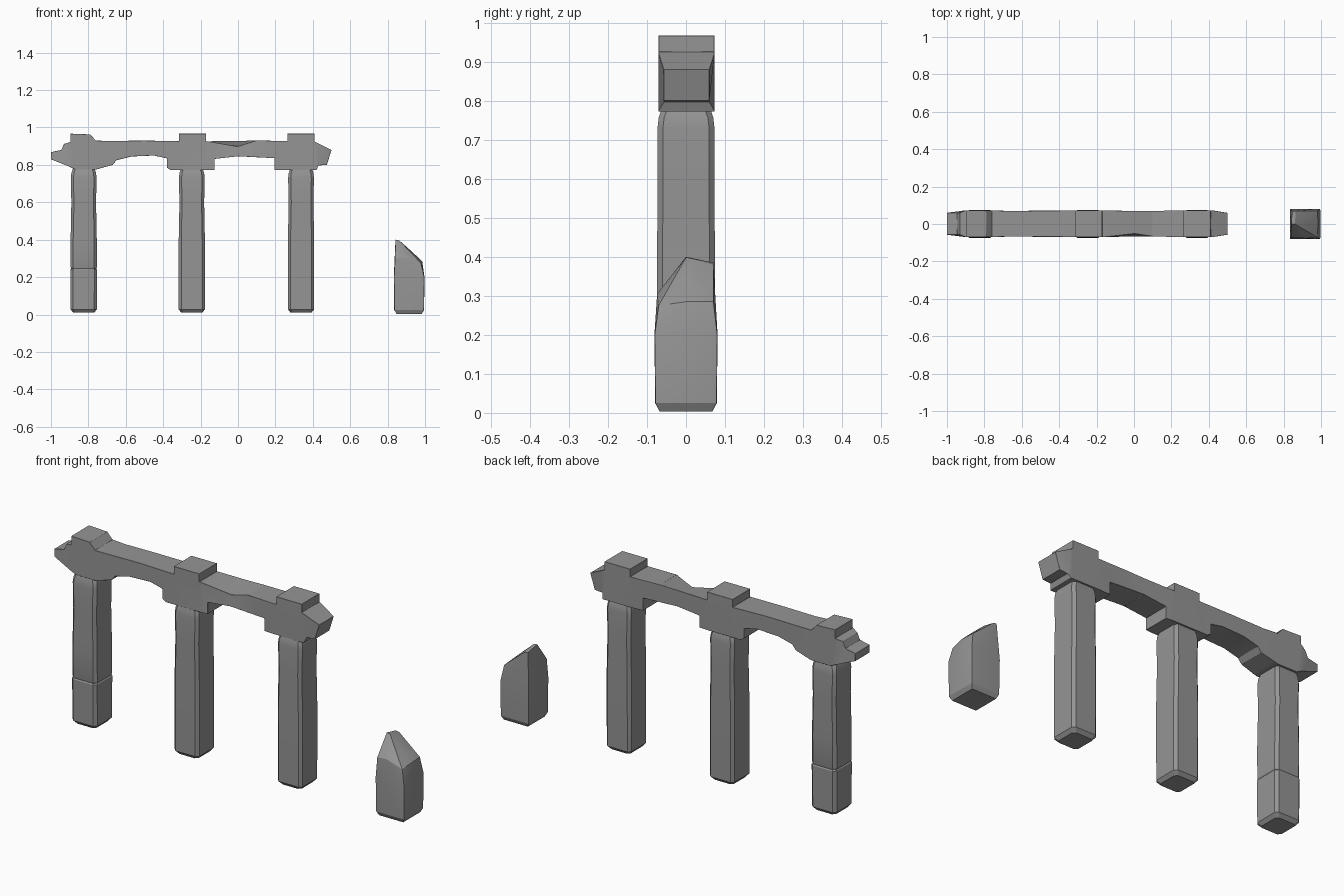
import bpy
import bmesh
import math

if "Cube" in bpy.data.objects:
    bpy.data.objects.remove(bpy.data.objects["Cube"], do_unlink=True)

# One stone colour
stone = bpy.data.materials.new("grey stone")
stone.use_nodes = True
GREY = (0.3, 0.3, 0.3, 1)
stone.diffuse_color = GREY
stone.node_tree.nodes["Principled BSDF"].inputs["Base Color"].default_value = GREY


def finish(bm, name, bevel=0.0):
    bmesh.ops.recalc_face_normals(bm, faces=bm.faces)
    mesh = bpy.data.meshes.new(name)
    bm.to_mesh(mesh)
    bm.free()
    mesh.materials.append(stone)
    obj = bpy.data.objects.new(name, mesh)
    bpy.context.collection.objects.link(obj)
    if bevel:
        mod = obj.modifiers.new("worn edges", 'BEVEL')
        mod.width = bevel
        mod.segments = 1
        mod.limit_method = 'ANGLE'
        mod.angle_limit = math.radians(35)
    bpy.ops.object.select_all(action='DESELECT')
    obj.select_set(True)
    bpy.context.view_layer.objects.active = obj
    bpy.ops.object.shade_smooth_by_angle(angle=math.radians(25))
    return obj


def pillar(name, x, rings):
    """Chamfered square column; rings hold height, half width, half depth."""
    bm = bmesh.new()
    loops = []
    for z, w, d in rings:
        c = 0.014
        outline = [(-w + c, -d), (w - c, -d), (w, -d + c), (w, d - c),
                   (w - c, d), (-w + c, d), (-w, d - c), (-w, -d + c)]
        loops.append([bm.verts.new((x + px, py, z)) for px, py in outline])
    for a, b in zip(loops, loops[1:]):
        for i in range(8):
            j = (i + 1) % 8
            bm.faces.new((a[i], a[j], b[j], b[i]))
    bm.faces.new(loops[0])
    bm.faces.new(loops[-1])
    return finish(bm, name)


# Pillars, the left-hand one broken across near the foot
foot = [(0.01, 0.056, 0.058), (0.028, 0.07, 0.073)]
shaft = [(0.4, 0.07, 0.074), (0.6, 0.066, 0.073), (0.73, 0.069, 0.073),
         (0.757, 0.066, 0.07), (0.785, 0.056, 0.06)]
crack = [(0.24, 0.071, 0.075), (0.246, 0.067, 0.071), (0.252, 0.07, 0.073)]
pillar("broken_pillar", -0.825, foot + crack + shaft)
pillar("middle_pillar", -0.247, foot + shaft)
pillar("end_pillar", 0.337, foot + shaft)

# Lintel: stepped outline with raised caps and brackets, broken at both ends
outline = [
    (-1.0, 0.83), (-0.9, 0.79), (-0.87, 0.775), (-0.76, 0.775), (-0.67, 0.80),
    (-0.65, 0.825), (-0.57, 0.845), (-0.45, 0.85), (-0.38, 0.835),
    (-0.38, 0.785), (-0.36, 0.772), (-0.125, 0.772), (-0.125, 0.832),
    (0, 0.846), (0.195, 0.836), (0.195, 0.772), (0.42, 0.772), (0.43, 0.797),
    (0.475, 0.80), (0.5, 0.88), (0.41, 0.925), (0.41, 0.967), (0.265, 0.967),
    (0.265, 0.928), (0.1, 0.93), (-0.17, 0.926), (-0.17, 0.967),
    (-0.315, 0.967), (-0.315, 0.927), (-0.5, 0.93), (-0.69, 0.928),
    (-0.76, 0.93), (-0.79, 0.963), (-0.895, 0.967), (-0.895, 0.923),
    (-0.93, 0.912), (-0.945, 0.88), (-1.0, 0.868)]
bm = bmesh.new()
front = bm.faces.new([bm.verts.new((x, -0.07, z)) for x, z in outline])
ext = bmesh.ops.extrude_face_region(bm, geom=[front])
for v in ext["geom"]:
    if isinstance(v, bmesh.types.BMVert):
        v.co.y = 0.073
for cut in (-0.9, -0.74, -0.33, -0.16, 0.0, 0.1, 0.25, 0.42):
    bmesh.ops.bisect_plane(bm, geom=bm.verts[:] + bm.edges[:] + bm.faces[:],
                           plane_co=(cut, 0, 0), plane_no=(1, 0, 0))
for v in bm.verts:
    x, y, z = v.co
    if x < -0.91 or x > 0.43:                    # tapered broken ends
        v.co.y *= 0.82
    elif -0.13 < x < 0.2 or -0.7 < x < -0.4:     # slimmer spans
        v.co.y *= 0.95
    if abs(x) < 0.01 and y < 0 and z > 0.9:      # worn hollow in the top edge
        v.co.z -= 0.03
        v.co.y += 0.015
finish(bm, "lintel", 0.009)

# Broken stump standing apart
bm = bmesh.new()
for sx in (-1, 1):
    for sy in (-1, 1):
        bm.verts.new((0.915 + sx * 0.068, sy * 0.068, 0.004))
        for z, w in ((0.025, 0.078), (0.2, 0.08)):
            bm.verts.new((0.915 + sx * w, sy * w, z))
            bm.verts.new((0.915 + sx * (w - 0.012), sy * (w + 0.001), z))
            bm.verts.new((0.915 + sx * (w + 0.002), sy * (w - 0.012), z))
for p in ((0.842, 0.0, 0.40), (0.86, 0.0, 0.398), (0.845, 0.07, 0.385),
          (0.865, 0.07, 0.38), (0.84, -0.074, 0.30), (0.89, -0.074, 0.305),
          (0.905, -0.05, 0.33), (0.92, 0.0, 0.345), (0.978, -0.07, 0.275),
          (0.985, 0.0, 0.285), (0.98, 0.07, 0.285)):
    bm.verts.new(p)
hull = bmesh.ops.convex_hull(bm, input=bm.verts[:])
spare = {g for g in hull["geom_interior"] if isinstance(g, bmesh.types.BMVert)}
bmesh.ops.delete(bm, geom=list(spare), context='VERTS')
finish(bm, "broken_stump")
